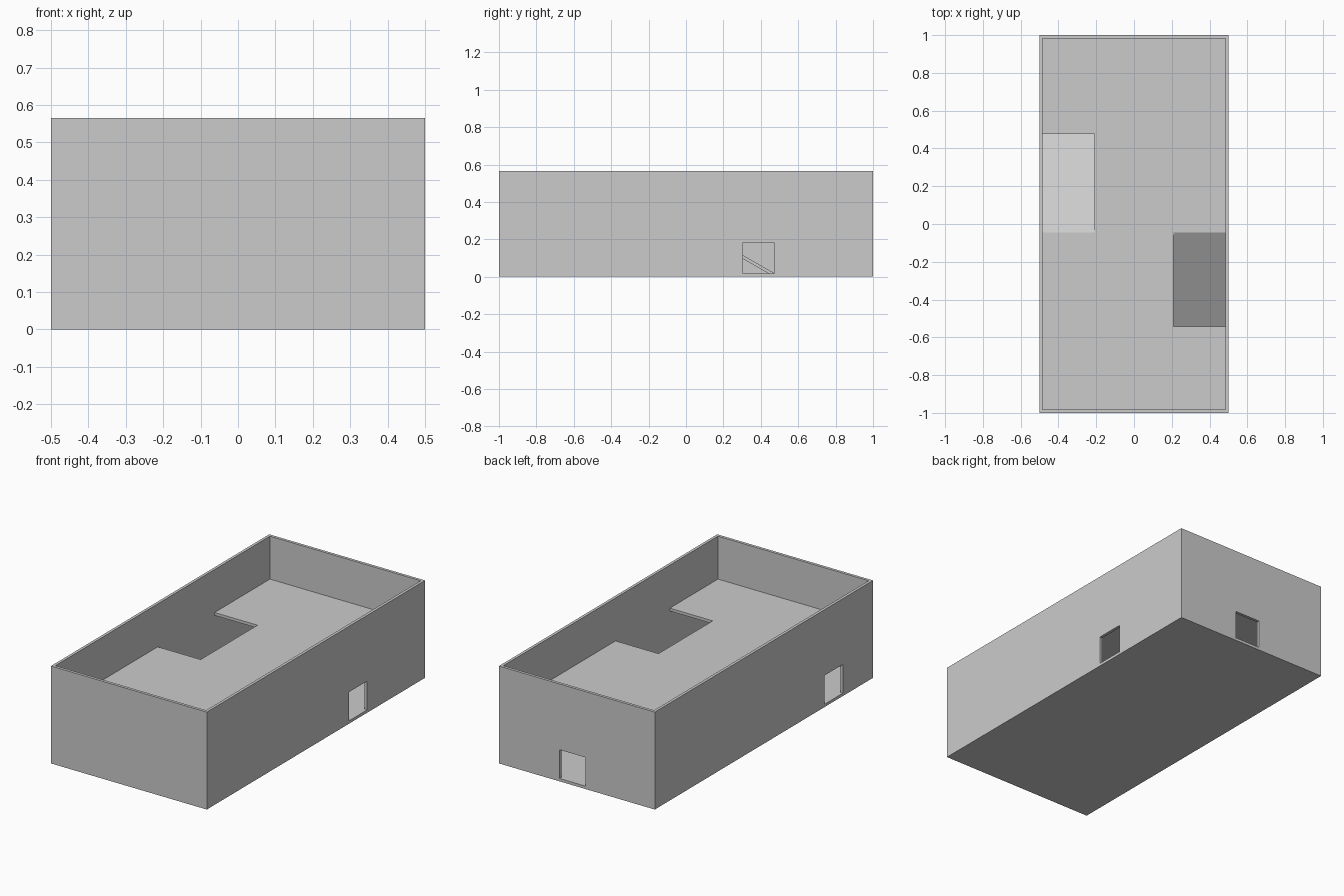
import bpy, bmesh
from mathutils import Vector

if "Cube" in bpy.data.objects:
    bpy.data.objects.remove(bpy.data.objects["Cube"])

T = 1 / 60                       # wall and slab thickness
H = 0.565                        # overall height
IX, IY = 0.5 - T, 1 - T          # inner half sizes
UPPER = 0.316                    # top of the upper floor
MID = -0.045                     # where both ramps meet the upper floor


def prism(name, points, depth):
    """Solid made by extruding a planar outline along a vector."""
    bm = bmesh.new()
    face = bm.faces.new([bm.verts.new(p) for p in points])
    ext = bmesh.ops.extrude_face_region(bm, geom=[face], use_keep_orig=True)
    moved = [v for v in ext["geom"] if isinstance(v, bmesh.types.BMVert)]
    bmesh.ops.translate(bm, verts=moved, vec=Vector(depth))
    bmesh.ops.recalc_face_normals(bm, faces=bm.faces)
    mesh = bpy.data.meshes.new(name)
    bm.to_mesh(mesh)
    bm.free()
    ob = bpy.data.objects.new(name, mesh)
    bpy.context.collection.objects.link(ob)
    return ob


def box(name, x0, x1, y0, y1, z0, z1):
    return prism(name, [(x0, y0, z0), (x1, y0, z0), (x1, y1, z0), (x0, y1, z0)],
                 (0, 0, z1 - z0))


def cut(target, cutter):
    cutter.hide_render = True
    cutter.hide_set(True)
    m = target.modifiers.new(cutter.name, 'BOOLEAN')
    m.operation, m.solver, m.object = 'DIFFERENCE', 'EXACT', cutter


# Open-topped shell with a ground floor
shell = box("outer_shell", -0.5, 0.5, -1, 1, 0, H)
cut(shell, box("cavity_cutter", -IX, IX, -IY, IY, T, H + 0.1))

# Square doorways level with the ground floor: right, left, back
W, E = 1 / 12, 0.02
TOP = T + 2 * W
cut(shell, box("right_door_cutter", IX - E, 0.5 + E, 0.387 - W, 0.387 + W, T, TOP))
cut(shell, box("left_door_cutter", -0.5 - E, -IX + E, -0.64 - W, -0.64 + W, T, TOP))
cut(shell, box("back_door_cutter", 0.027 - W, 0.027 + W, IY - E, 1 + E, T, TOP))

# Upper floor with a notch on each side for the ramps
NX, LEFT_END, RIGHT_END = 0.208, 0.476, -0.542
outline = [(-IX, -IY), (IX, -IY), (IX, RIGHT_END), (NX, RIGHT_END), (NX, MID),
           (IX, MID), (IX, IY), (-IX, IY), (-IX, LEFT_END), (-NX, LEFT_END),
           (-NX, MID), (-IX, MID)]
prism("upper_floor", [(x, y, UPPER - T) for x, y in outline], (0, 0, T))

# Sloping ramps down to the ground floor
V = T * 1.16                     # vertical thickness of a sloped slab
for name, x, end in (("left_ramp", -IX, LEFT_END), ("right_ramp", NX, RIGHT_END)):
    low = end - (end - MID) * V / (UPPER - T)
    prism(name, [(x, MID, UPPER), (x, end, T), (x, low, T), (x, MID, UPPER - V)],
          (IX - NX, 0, 0))
